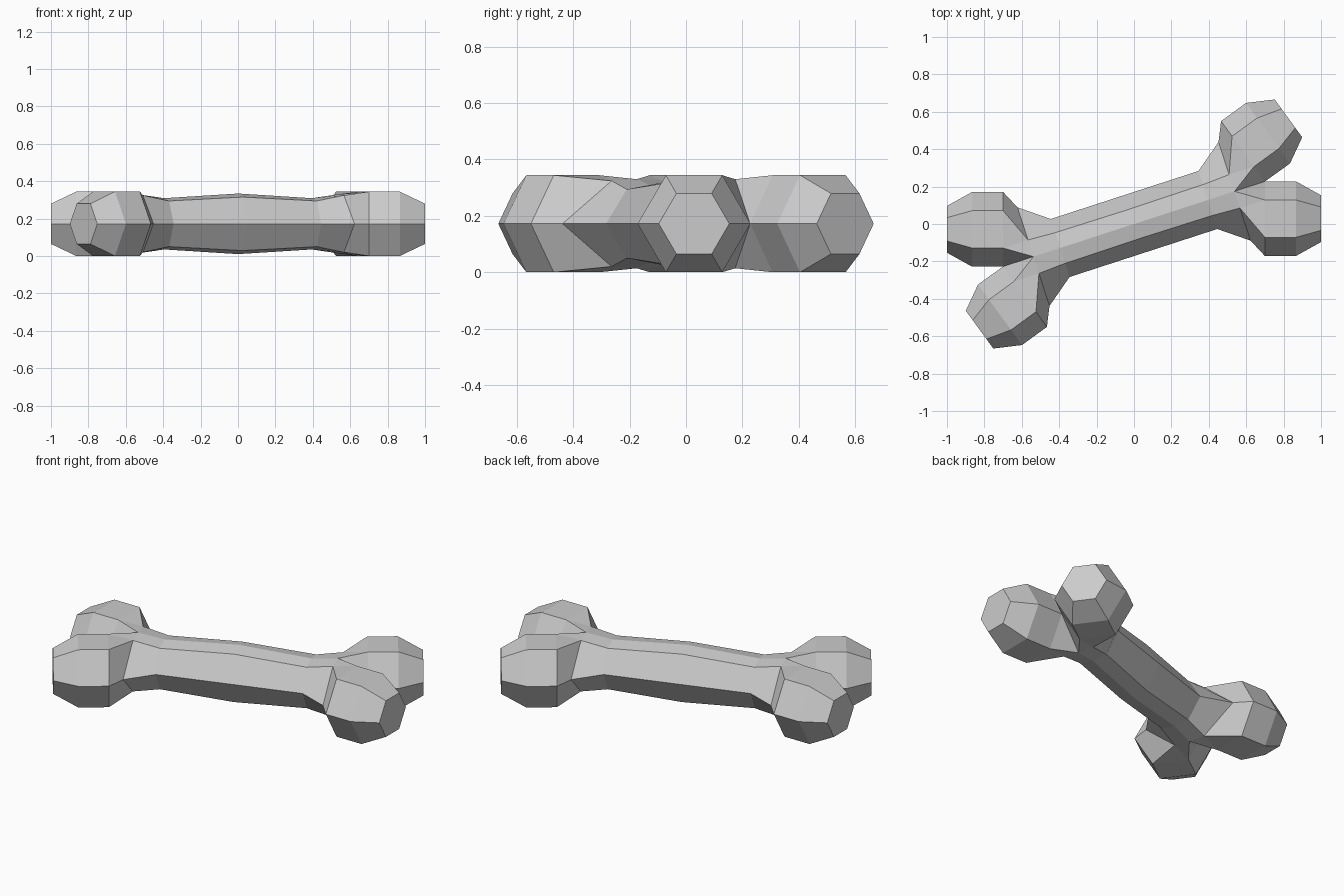
import bpy, bmesh, math
from mathutils import Vector, Matrix

if "Cube" in bpy.data.objects:
    bpy.data.objects.remove(bpy.data.objects["Cube"])

TILT = math.radians(18)      # shaft direction in plan
H = 0.172                    # half height
to_shaft = Matrix.Rotation(-TILT, 3, 'Z')

# Shaft stations in the shaft frame: ridge, shoulder and side points
shaft = [
    [(0, 0, .162), (0, -.083, .143), (0, -.163, 0)],
    [(.415, 0, .137), (.415, -.086, .122), (.415, -.163, 0)],
    [(.565, 0, .158), (.565, -.094, .152), (.565, -.277, 0)],
]
shaft = [[Vector(p) for p in row] for row in shaft]


# Knob stations: upper half of a hexagon, swung away from the shaft axis
def half_hex(x, r):
    row = []
    for k in range(4):
        a = math.pi * k / 3
        p = to_shaft @ Vector((x, .0285 + r * math.cos(a), H / .2 * r * math.sin(a) / .866))
        p.y = min(p.y, 0)
        if k in (0, 3):
            p.z = 0
        row.append(p)
    return row


knob = [half_hex(.7, .2), half_hex(.865, .2), half_hex(1.0, .125)]

faces = []
for rows in (shaft, knob):
    for a, b in zip(rows, rows[1:]):
        for i in range(len(a) - 1):
            faces.append([a[i], a[i + 1], b[i + 1], b[i]])
faces.append(knob[-1])       # end cap

# Neck between shaft and knob
ridge, shoulder, side = shaft[-1]
inner, top_in, top_out, outer = knob[0]
faces += [[shoulder, side, outer, top_out], [shoulder, top_out, top_in],
          [ridge, shoulder, top_in], [ridge, top_in, inner]]

# Mirror the octant in all three directions and weld
bm = bmesh.new()
for sx in (1, -1):
    for sy in (1, -1):
        for sz in (1, -1):
            for f in faces:
                bm.faces.new([bm.verts.new((p.x * sx, p.y * sy, p.z * sz)) for p in f])
bmesh.ops.remove_doubles(bm, verts=bm.verts, dist=.0005)
# Join the mirrored halves of each end cap
bmesh.ops.dissolve_limit(bm, angle_limit=.001, verts=bm.verts, edges=bm.edges)
bmesh.ops.recalc_face_normals(bm, faces=bm.faces)
bm.transform(Matrix.Translation((0, 0, H)) @ Matrix.Rotation(TILT, 4, 'Z'))

mesh = bpy.data.meshes.new("bone")
bm.to_mesh(mesh)
bm.free()
bone = bpy.data.objects.new("bone", mesh)
bpy.context.collection.objects.link(bone)

mat = bpy.data.materials.new("light_grey")
mat.diffuse_color = (.6, .6, .6, 1)
mat.use_nodes = True
mat.node_tree.nodes["Principled BSDF"].inputs["Base Color"].default_value = mat.diffuse_color
mesh.materials.append(mat)
